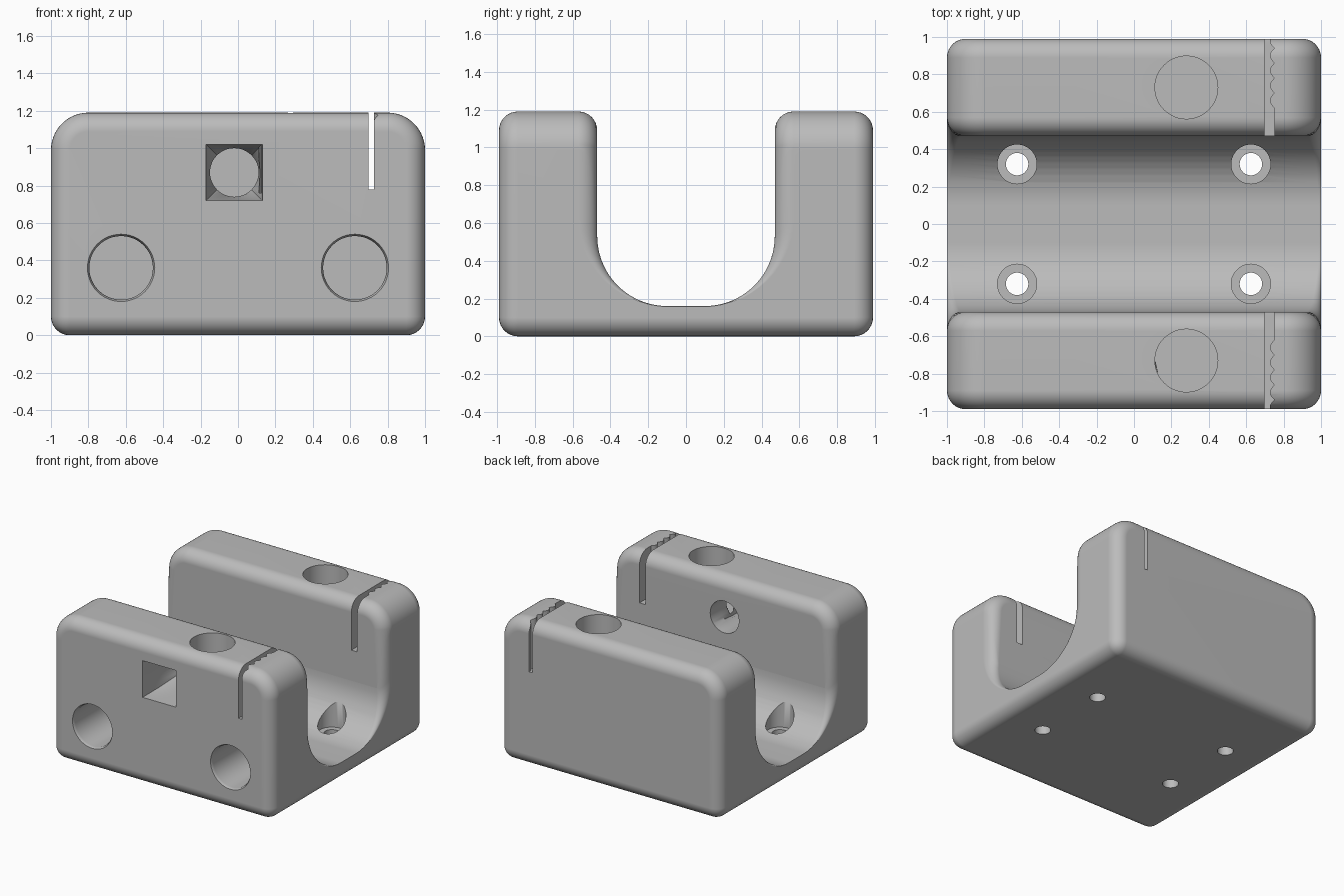
import bpy, bmesh, math
from math import sin, cos, pi, radians
from mathutils import Vector, Matrix

if "Cube" in bpy.data.objects:
    bpy.data.objects.remove(bpy.data.objects["Cube"], do_unlink=True)

HALF_Y, TOP = 0.99, 1.19

grey = bpy.data.materials.new("plain grey")
grey.use_nodes = True
colour = (0.5, 0.5, 0.5, 1)
grey.diffuse_color = colour
grey.node_tree.nodes["Principled BSDF"].inputs["Base Color"].default_value = colour


def loft(name, rings):
    """Closed solid through matching rings of points."""
    bm = bmesh.new()
    loops = [[bm.verts.new(p) for p in ring] for ring in rings]
    n = len(loops[0])
    for a, b in zip(loops, loops[1:]):
        for i in range(n):
            j = (i + 1) % n
            bm.faces.new((a[i], a[j], b[j], b[i]))
    bm.faces.new(loops[0])
    bm.faces.new(loops[-1])
    bmesh.ops.recalc_face_normals(bm, faces=bm.faces)
    mesh = bpy.data.meshes.new(name)
    bm.to_mesh(mesh)
    bm.free()
    mesh.materials.append(grey)
    obj = bpy.data.objects.new(name, mesh)
    bpy.context.collection.objects.link(obj)
    return obj


def arc(cx, cy, r, start, end, steps=14):
    angles = [radians(start + (end - start) * i / steps) for i in range(steps + 1)]
    return [(cx + r * cos(a), cy + r * sin(a)) for a in angles]


def circle(cx, cy, r, steps=48):
    return arc(cx, cy, r, 0, 360, steps)[:-1]


def upright(points, z):
    return [(x, y, z) for x, y in points]


def facing(points, y):
    return [(x, y, z) for x, z in points]


def apply_modifier(obj, kind, **settings):
    mod = obj.modifiers.new(kind.title(), kind)
    for key, value in settings.items():
        setattr(mod, key, value)
    bpy.context.view_layer.objects.active = obj
    bpy.ops.object.modifier_apply(modifier=mod.name)


def cut(obj, cutter):
    cutter.hide_render = True
    apply_modifier(obj, 'BOOLEAN', operation='DIFFERENCE', solver='EXACT', object=cutter)
    bpy.data.objects.remove(cutter, do_unlink=True)


# Block with rounded upper ends
outline = [(-1, 0), (1, 0)] + arc(0.8, TOP - 0.2, 0.2, 0, 90) + arc(-0.8, TOP - 0.2, 0.2, 90, 180)
block = loft("channel_block", [facing(outline, -HALF_Y), facing(outline, HALF_Y)])

# Round-bottomed channel along x
channel = [(0.47, 1.5), (-0.47, 1.5)] + arc(-0.1, 0.53, 0.37, 180, 270) + arc(0.1, 0.53, 0.37, 270, 360)
cut(block, loft("channel_cutter", [[(x, y, z) for y, z in channel] for x in (-1.2, 1.2)]))

# Rounded edges that fade out towards the channel floor
bm = bmesh.new()
bm.from_mesh(block.data)
weight = bm.edges.layers.float.new("bevel_weight_edge")
for e in bm.edges:
    if len(e.link_faces) == 2 and e.calc_face_angle(0) > radians(50):
        z = sum(v.co.z for v in e.verts) / 2
        inner = all(abs(v.co.y) < 0.48 for v in e.verts) and z > 0.1
        e[weight] = min(1, max(0.03, (z - 0.16) / 0.37)) if inner else 1
bm.to_mesh(block.data)
bm.free()
apply_modifier(block, 'BEVEL', limit_method='WEIGHT', width=0.1, segments=8, use_clamp_overlap=False)

# Counterbored screw holes in the channel floor
for x in (-0.625, 0.625):
    for y in (-0.32, 0.32):
        wide, narrow = circle(x, y, 0.105, 40), circle(x, y, 0.06, 40)
        cut(block, loft("screw_cutter", [upright(narrow, -0.1), upright(narrow, 0.14),
                                         upright(wide, 0.14), upright(wide, 0.5)]))

# Blind sockets in the front, with a softened rim
for x in (-0.625, 0.625):
    rings = [(0.18, -1.1), (0.18, -0.99), (0.17, -0.97), (0.17, -0.52)]
    cut(block, loft("front_socket_cutter", [facing(circle(x, 0.36, r), y) for r, y in rings]))

# Blind sockets in the tops of both walls
for y in (-0.73, 0.73):
    cut(block, loft("top_socket_cutter", [upright(circle(0.28, y, 0.168), z) for z in (0.76, 1.4)]))


# Square recess that blends into a round hole through the front wall
def square(cx, cz, half):
    pts = circle(0, 0, 1)
    return [(cx + half * a / max(abs(a), abs(b)), cz + half * b / max(abs(a), abs(b))) for a, b in pts]


window = [facing(square(-0.02, 0.87, 0.153), -1.1), facing(square(-0.02, 0.87, 0.145), -0.79),
          facing(circle(-0.02, 0.87, 0.13), -0.6), facing(circle(-0.02, 0.87, 0.13), -0.4)]
cut(block, loft("window_cutter", window))

# Narrow slots with a scalloped side near the outer faces
for side in (-1, 1):
    edge = [(0.75, side * 0.4)]
    for i in range(41):
        edge.append((0.75 - 0.024 * abs(sin(pi * i / 8)), side * (0.62 + 0.01 * i)))
    slot = edge + [(0.697, side * 1.02), (0.697, side * 0.4)]
    cut(block, loft("slot_cutter", [upright(slot, 0.78), upright(slot, 1.4)]))

# Smooth shading with crisp hole edges
bpy.ops.object.select_all(action='DESELECT')
block.select_set(True)
bpy.context.view_layer.objects.active = block
bpy.ops.object.shade_smooth_by_angle(angle=radians(30))
normals = block.modifiers.new("Even normals", 'WEIGHTED_NORMAL')
normals.keep_sharp = True
